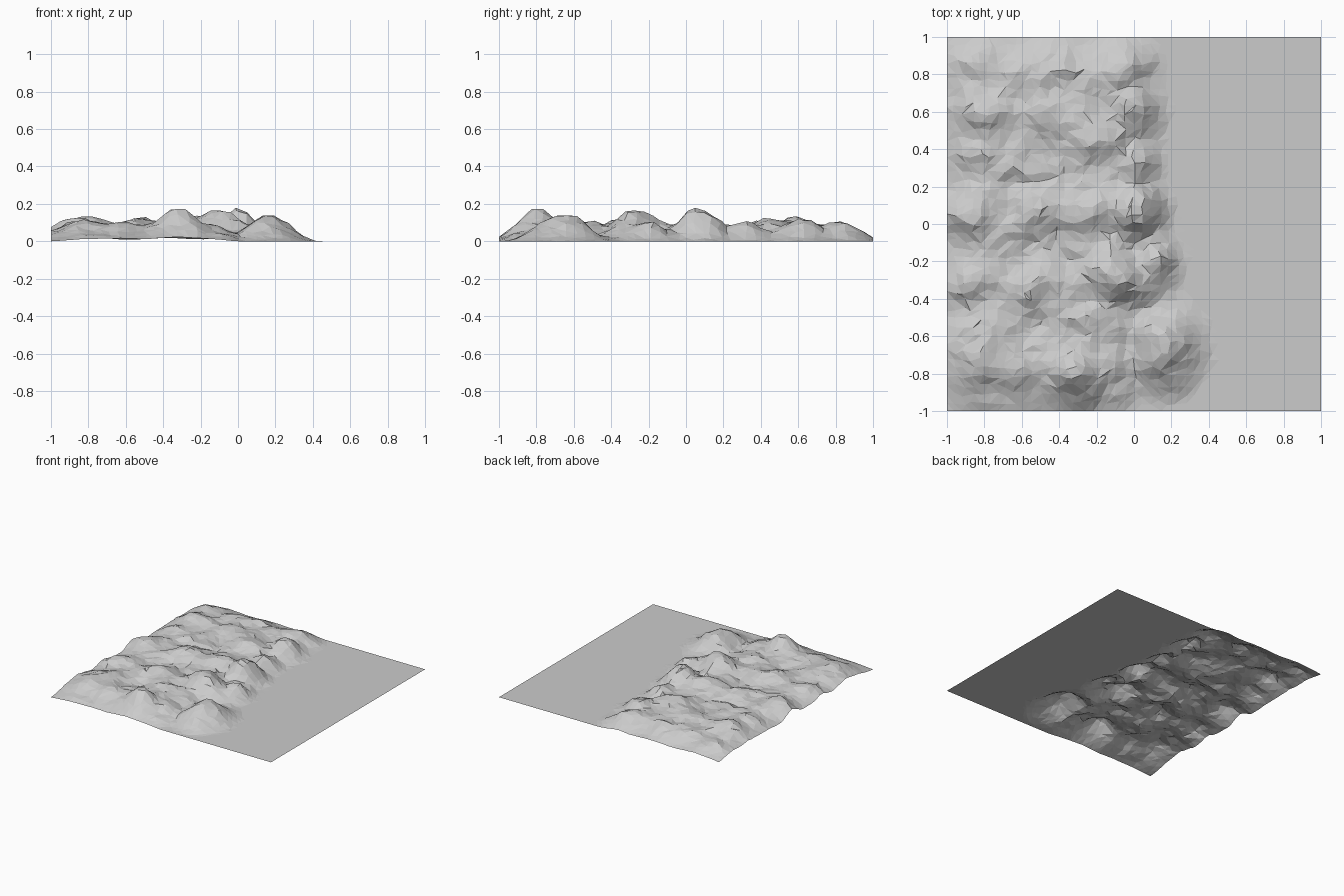
import bpy, bmesh, math, random
from mathutils import Vector, noise

if "Cube" in bpy.data.objects:
    bpy.data.objects.remove(bpy.data.objects["Cube"])

random.seed(4)
N = 44                      # grid cells per side
STEP = 2 / N

# Hills: centre x, centre y, height, radius x, radius y
HILLS = [
    (-0.32, -0.79, 0.18, 0.17, 0.16), (0.16, -0.66, 0.155, 0.16, 0.19),
    (-0.85, -0.68, 0.11, 0.20, 0.20), (-0.60, -0.78, 0.09, 0.15, 0.17),
    (-0.10, -0.28, 0.165, 0.22, 0.17), (0.10, -0.20, 0.12, 0.11, 0.14),
    (-0.25, -0.47, 0.11, 0.20, 0.12),
    (-0.50, -0.32, 0.11, 0.20, 0.15), (-0.86, -0.33, 0.10, 0.18, 0.13),
    (0.00, 0.06, 0.19, 0.13, 0.16), (-0.25, 0.10, 0.135, 0.22, 0.17),
    (-0.55, 0.08, 0.12, 0.19, 0.17), (-0.85, 0.04, 0.14, 0.18, 0.15),
    (-0.75, 0.36, 0.10, 0.20, 0.15), (-0.22, 0.47, 0.125, 0.22, 0.15),
    (0.00, 0.32, 0.115, 0.11, 0.13), (-0.02, 0.60, 0.14, 0.13, 0.15),
    (-0.45, 0.60, 0.11, 0.20, 0.18), (-0.82, 0.62, 0.13, 0.18, 0.16),
    (-0.06, 0.83, 0.11, 0.15, 0.14), (-0.42, 0.83, 0.10, 0.20, 0.14),
    (-0.80, 0.85, 0.075, 0.20, 0.14)]


def ramp(t):
    t = max(0.0, min(1.0, t))
    return t * t * (3 - 2 * t)


def height(x, y):
    # blend the hills over a raised plateau, then roughen the raised ground only
    edge = ramp((1.12 - abs(y)) / 0.35) * ramp((x + 1.15) / 0.35)
    plateau = 0.085 * ramp((0.1 - x) / 0.25) * edge
    total = plateau ** 3.5 + sum(
        (h * math.exp(-((x - cx) / rx) ** 2 - ((y - cy) / ry) ** 2)) ** 3.5
        for cx, cy, h, rx, ry in HILLS)
    h = total ** (1 / 3.5) - 0.011
    if h <= 0:
        return 0.0
    rough = noise.noise(Vector((x * 6, y * 8, 0.3))) * 0.028
    rough += noise.noise(Vector((x * 15, y * 15, 2.7))) * 0.018
    return min(0.185, max(0.0, h + rough * min(1, h / 0.07)))


# Irregular faceted sheet
bm = bmesh.new()
grid = []
for j in range(N + 1):
    row = []
    for i in range(N + 1):
        x, y = -1 + i * STEP, -1 + j * STEP
        if 0 < i < N:
            x += random.uniform(-0.3, 0.3) * STEP
        if 0 < j < N:
            y += random.uniform(-0.3, 0.3) * STEP
        row.append(bm.verts.new((x, y, height(x, y))))
    grid.append(row)
for j in range(N):
    for i in range(N):
        a, b = grid[j][i], grid[j][i + 1]
        c, d = grid[j + 1][i + 1], grid[j + 1][i]
        # split along the flatter diagonal
        if abs(a.co.z - c.co.z) < abs(b.co.z - d.co.z):
            bm.faces.new((a, b, c))
            bm.faces.new((a, c, d))
        else:
            bm.faces.new((a, b, d))
            bm.faces.new((b, c, d))

# Merge the flat plain into large faces
bmesh.ops.dissolve_limit(bm, angle_limit=math.radians(1), verts=bm.verts[:], edges=bm.edges[:])
bmesh.ops.triangulate(bm, faces=bm.faces[:])
bm.normal_update()

mesh = bpy.data.meshes.new("hilly_terrain")
bm.to_mesh(mesh)
bm.free()
terrain = bpy.data.objects.new("hilly_terrain", mesh)
bpy.context.collection.objects.link(terrain)
